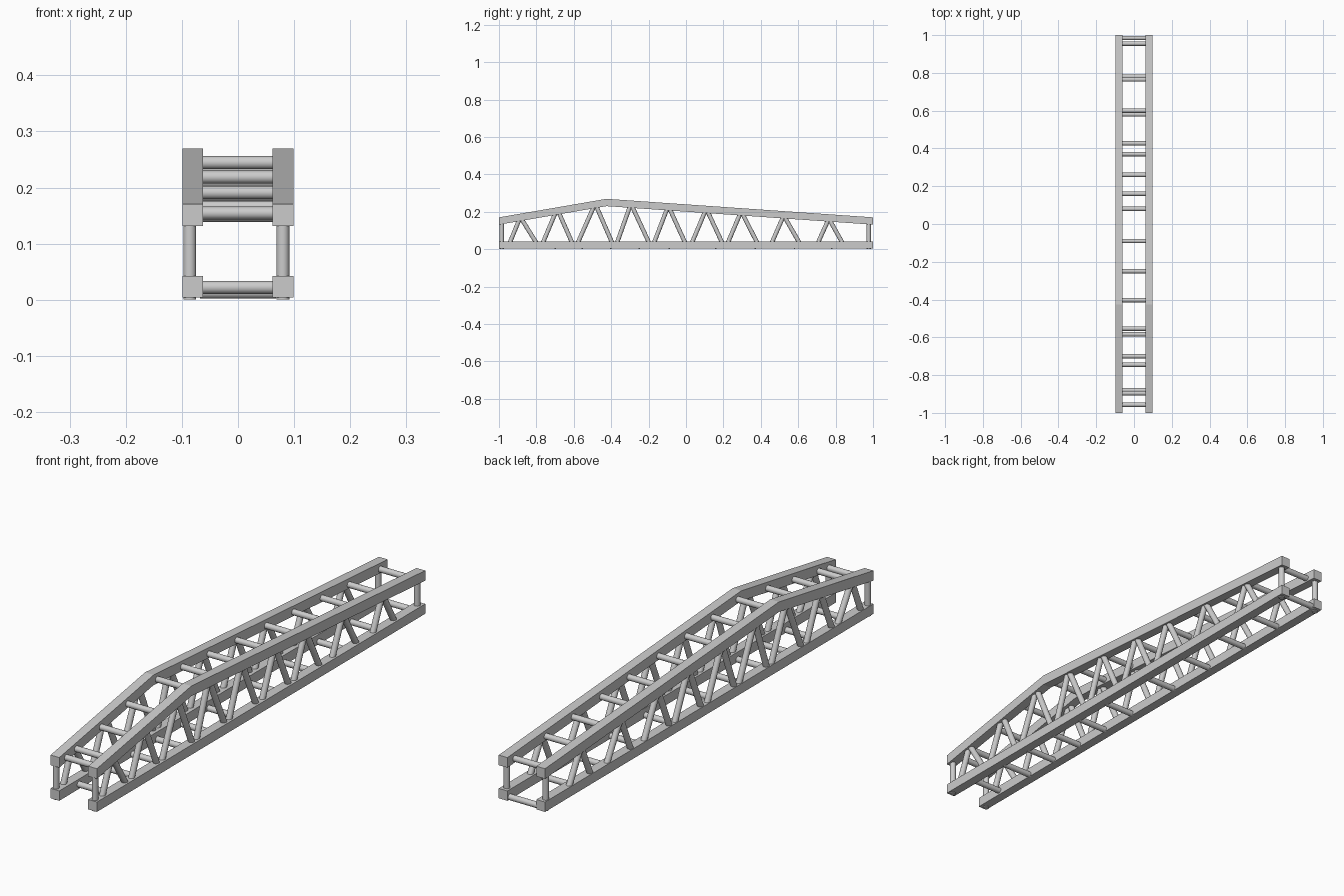
import bpy, bmesh, math
from mathutils import Vector

if "Cube" in bpy.data.objects:
    bpy.data.objects.remove(bpy.data.objects["Cube"])

CHORD = 0.037      # square chord section
R = 0.0115         # tube radius
PEAK_Y = -0.425


def finish(name, bm, smooth=False):
    bmesh.ops.recalc_face_normals(bm, faces=bm.faces)
    me = bpy.data.meshes.new(name)
    bm.to_mesh(me)
    bm.free()
    ob = bpy.data.objects.new(name, me)
    bpy.context.collection.objects.link(ob)
    if smooth:
        bpy.context.view_layer.objects.active = ob
        ob.select_set(True)
        bpy.ops.object.shade_smooth_by_angle(angle=math.radians(40))
        ob.select_set(False)
    return ob


def chord(name, x, profile):
    """Extrude a side profile (y, z) across x."""
    bm = bmesh.new()
    a, b = [[bm.verts.new((x + s * CHORD / 2, y, z)) for y, z in profile] for s in (-1, 1)]
    n = len(a)
    bm.faces.new(a)
    bm.faces.new(b[::-1])
    for i in range(n):
        j = (i + 1) % n
        bm.faces.new((a[i], b[i], b[j], a[j]))
    return finish(name, bm)


def tubes(name, segments):
    bm = bmesh.new()
    for p, q in segments:
        p, q = Vector(p), Vector(q)
        d = q - p
        m = d.to_track_quat('Z', 'Y').to_matrix().to_4x4()
        m.translation = (p + q) / 2
        bmesh.ops.create_cone(bm, cap_ends=True, segments=20, radius1=R, radius2=R,
                              depth=d.length, matrix=m)
    return finish(name, bm, True)


def top_z(y):
    """Centre height of the bent top chord."""
    t = (y + 1) / (PEAK_Y + 1) if y < PEAK_Y else (1 - y) / (1 - PEAK_Y)
    return 0.151 + 0.099 * t


# zigzag web: y at bottom chord face and at top chord face for each tube
web = [(-.939, -.895), (-.805, -.874), (-.762, -.703), (-.612, -.676), (-.575, -.497),
       (-.398, -.476), (-.366, -.302), (-.201, -.284), (-.168, -.104), (-.008, -.083),
       (.035, .099), (.190, .120), (.227, .286), (.377, .307), (.462, .516),
       (.602, .532), (.709, .757), (.832, .773)]

for side, cx, wx in (("left", -.0805, -.086), ("right", .0800, .080)):
    # bottom and top chords
    chord("bottom_chord_" + side, cx, [(-1, .004), (1, .004), (1, .042), (-1, .042)])
    line = [(-1, .151), (PEAK_Y, .250), (1, .151)]
    h = .0195
    chord("top_chord_" + side, cx,
          [(y, z - h) for y, z in line] + [(y, z + h) for y, z in line[::-1]])
    # diagonals
    segs = []
    for yb, yt in web:
        b = Vector((wx, yb, .042))
        t = Vector((wx, yt, top_z(yt) - h))
        d = (t - b).normalized()
        segs.append((b - d * .022, t + d * .018))
    tubes("diagonals_" + side, segs)
    # end posts
    tubes("end_posts_" + side, [((wx, y, .0005), (wx, y, .158)) for y in (-.985, .977)])

# cross bars between the two trusses
top_y = [-.957, -.896, -.745, -.584, -.403, -.25, -.09, .08, .26, .427, .60, .765, .955]
bottom_y = [-.88, -.70, -.554, -.403, -.25, -.09, .16, .37, .58, .78, .985]
tubes("top_cross_bars", [((-.068, y, top_z(y) - .004), (.068, y, top_z(y) - .004)) for y in top_y])
tubes("bottom_cross_bars",
      [((-.068, y, z), (.068, y, z)) for y in bottom_y
       for z in [.022 if y < -.8 else .0135]])
